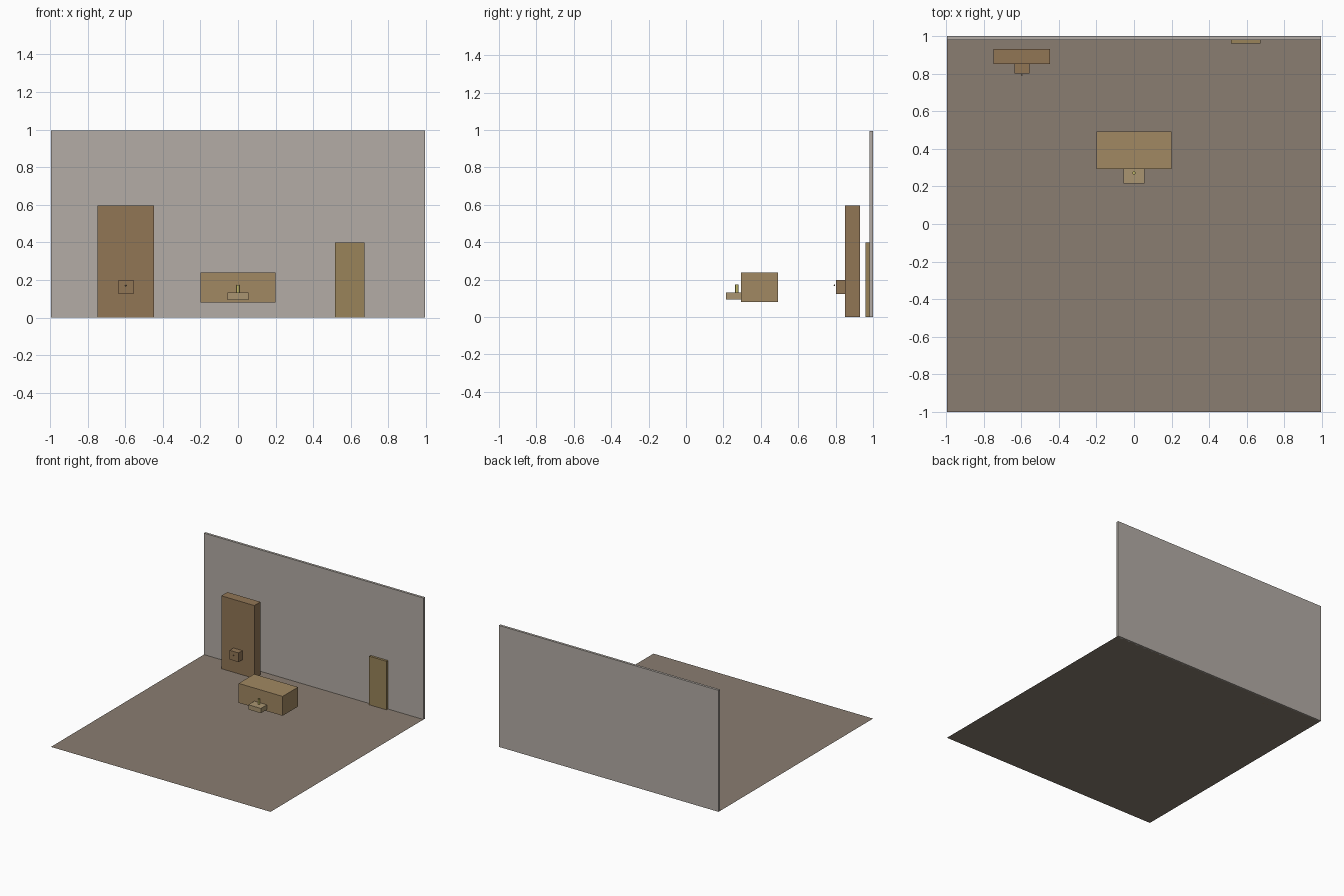
import bpy

if "Cube" in bpy.data.objects:
    bpy.data.objects.remove(bpy.data.objects["Cube"])


def material(name, rgb):
    # sRGB bytes to linear viewport colour
    m = bpy.data.materials.new(name)
    m.diffuse_color = [(c / 255) ** 2.2 for c in rgb] + [1]
    m.use_nodes = True
    m.node_tree.nodes["Principled BSDF"].inputs["Base Color"].default_value = m.diffuse_color
    return m


def finish(name, mat):
    ob = bpy.context.object
    ob.name = name
    ob.data.materials.append(mat)
    return ob


def box(name, x, y, z, mat):
    spans = (x, y, z)
    bpy.ops.mesh.primitive_cube_add(size=1, location=[(a + b) / 2 for a, b in spans])
    ob = finish(name, mat)
    ob.scale = [b - a for a, b in spans]
    bpy.ops.object.transform_apply(location=False, rotation=False, scale=True)
    return ob


floor_mat = material("floor_brown", (136, 124, 112))
wall_mat = material("wall_grey", (178, 171, 164))
wood_dark = material("dark_wood", (144, 117, 86))
wood_mid = material("mid_wood", (160, 135, 98))
wood_light = material("light_wood", (168, 148, 112))
panel_mat = material("olive_wood", (152, 131, 90))
brass = material("brass", (190, 180, 100))

# Floor and back wall
bpy.ops.mesh.primitive_plane_add(size=1.99, location=(0, -0.005, 0))
finish("floor", floor_mat)
box("back_wall", (-0.995, 0.995), (0.98, 1.0), (0, 0.995), wall_mat)

# Tall wardrobe with a small box on its front
box("wardrobe", (-0.747, -0.448), (0.851, 0.93), (0, 0.597), wood_dark)
box("wardrobe_drawer", (-0.637, -0.557), (0.801, 0.851), (0.124, 0.199), wood_dark)
bpy.ops.mesh.primitive_uv_sphere_add(segments=12, ring_count=8, radius=0.004,
                                     location=(-0.597, 0.793, 0.17))
finish("wardrobe_knob", wood_dark)
bpy.ops.object.shade_smooth()

# Raised chest with pulled-out drawer and upright handle
box("chest", (-0.199, 0.199), (0.293, 0.493), (0.08, 0.239), wood_mid)
box("chest_drawer", (-0.057, 0.057), (0.215, 0.293), (0.093, 0.132), wood_light)
bpy.ops.mesh.primitive_cylinder_add(vertices=16, radius=0.009, depth=0.041,
                                    location=(0, 0.272, 0.1525))
finish("drawer_handle", brass)
bpy.ops.object.shade_smooth_by_angle()

# Door panel against the wall
box("door", (0.516, 0.672), (0.961, 0.98), (0, 0.398), panel_mat)
